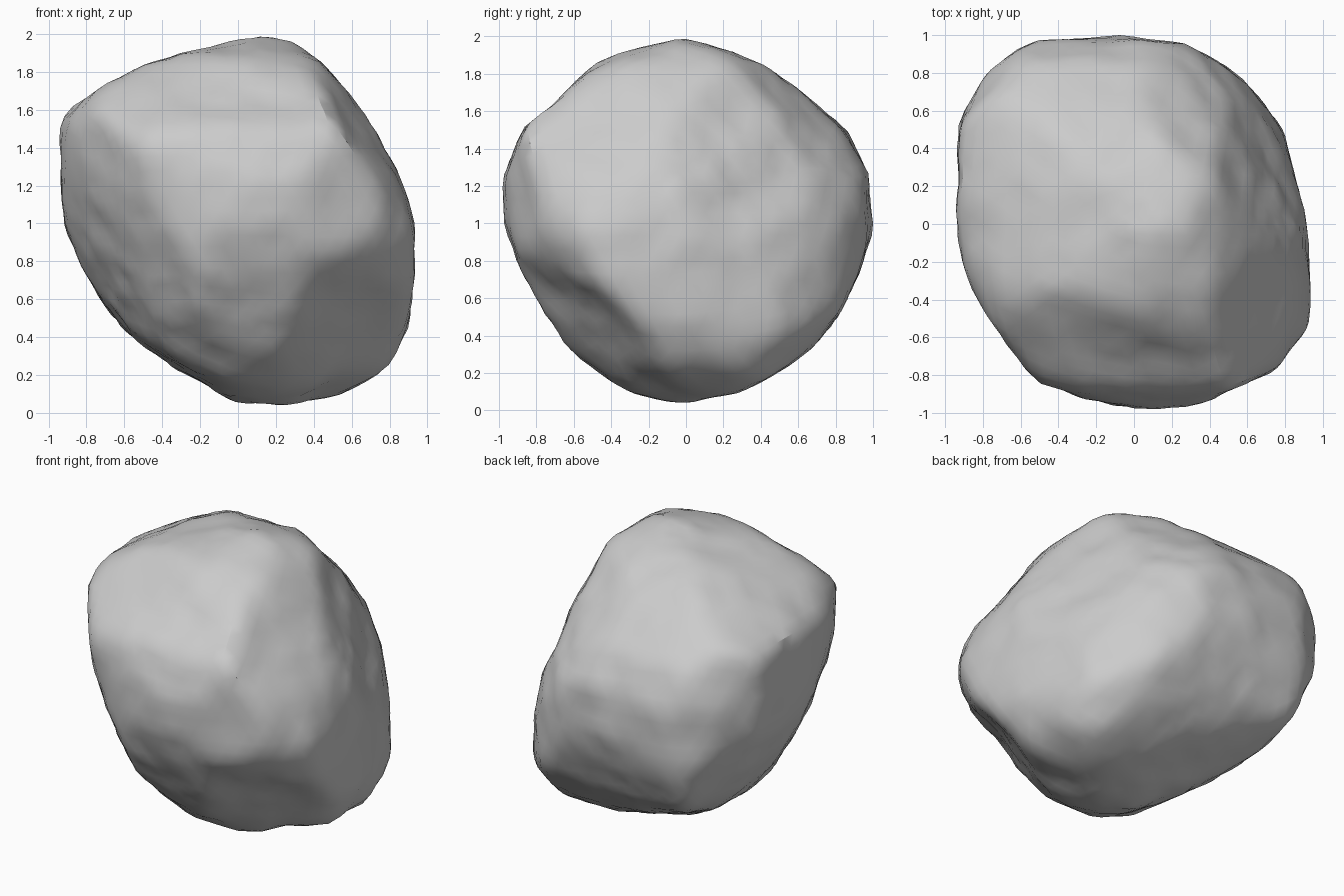
import bpy
import bmesh
from math import atan2, cos, hypot, pi, sin, radians
from mathutils import Vector, noise

default_cube = bpy.data.objects.get("Cube")
if default_cube:
    bpy.data.objects.remove(default_cube, do_unlink=True)

STEPS = 24          # radii per outline, counter-clockwise from its right axis
SHARPNESS = 60      # how tightly the outlines are blended into one body
OVERLAP = 2         # outlines that usually meet at one spot of the surface


def section(azimuth, elevation, radii):
    """Outline of the rock across a viewing axis, as (right, up, radii)."""
    a, e = radians(azimuth), radians(elevation)
    right = Vector((-sin(a), cos(a), 0))
    up = Vector((-sin(e) * cos(a), -sin(e) * sin(a), cos(e)))
    return right, up, radii


# Cross outlines of the boulder
front = section(-90, 0, [.92, .88, .89, .89, .95, 1.02, .96, .93,
                         .96, 1.01, 1.09, .98, .91, .85, .82, .81,
                         .82, .86, .96, .98, 1.05, 1.12, 1.03, .98])
side = section(0, 0, [.99, 1, .98, .93, .93, .94, .99, .96,
                      .98, .94, .99, 1, .97, .9, .88, .91,
                      .93, .96, .97, .94, .95, .94, .94, .96])
plan = section(-90, 90, [.9, .87, .92, .95, .96, .98, 1, 1.03,
                         1.09, 1.12, 1.06, .95, .93, .93, .96, .96,
                         .96, .95, .97, 1.01, 1.01, 1.07, 1.07, .96])
front_corner = section(-55, 25, [.91, .88, .87, .87, .9, 1.01, 1, .97,
                                 1, 1.07, 1.06, .95, .87, .82, .82, .86,
                                 .87, .94, .98, .97, 1.07, 1.1, 1.07, .98])
back_corner = section(125, 25, [.82, .93, 1.07, .99, .95, .98, .99, 1.01,
                                .93, .82, .8, .78, .87, .95, 1.07, 1.06,
                                .96, .88, .86, .87, .83, .77, .75, .77])
under_corner = section(55, -25, [1.07, 1.14, 1.14, 1.08, 1.04, .97, .99, .98,
                                 .95, .9, .89, .98, 1.1, 1.01, .89, .9,
                                 .94, .94, .87, .81, .81, .85, .91, .98])
SECTIONS = [front, side, plan, front_corner, back_corner, under_corner]


def inverse_radius(direction, right, up, radii):
    """One over the distance at which a ray meets the outline's prism."""
    x, y = direction.dot(right), direction.dot(up)
    step = 2 * pi / STEPS
    turn = (atan2(y, x) % (2 * pi)) / step
    i, t = int(turn) % STEPS, (turn % 1) * step
    near, far = radii[i], radii[(i + 1) % STEPS]
    return hypot(x, y) * (sin(step - t) / near + sin(t) / far) / sin(step)


def surface_point(direction):
    total = sum(inverse_radius(direction, *s) ** SHARPNESS for s in SECTIONS)
    radius = (total / OVERLAP) ** (-1 / SHARPNESS)
    # Dents and small chips
    radius += .016 * noise.noise(direction * 5 + Vector((5, 2, 4)))
    radius += .014 * noise.noise(direction * 11 + Vector((3, 1, 7)))
    return direction * radius


# Boulder body
bm = bmesh.new()
bmesh.ops.create_icosphere(bm, subdivisions=5, radius=1)
for v in bm.verts:
    v.co = surface_point(v.co.normalized())
bmesh.ops.smooth_vert(bm, verts=bm.verts, factor=.3,
                      use_axis_x=True, use_axis_y=True, use_axis_z=True)

# Raise it from its centre onto the ground
bmesh.ops.translate(bm, verts=bm.verts, vec=(0, 0, 1))

mesh = bpy.data.meshes.new("boulder")
bm.to_mesh(mesh)
bm.free()
boulder = bpy.data.objects.new("boulder", mesh)
bpy.context.collection.objects.link(boulder)

# Plain grey stone
stone = bpy.data.materials.new("grey_stone")
stone.use_nodes = True
grey = (.6, .6, .6, 1)
stone.diffuse_color = grey
stone.node_tree.nodes["Principled BSDF"].inputs["Base Color"].default_value = grey
mesh.materials.append(stone)

bpy.ops.object.select_all(action="DESELECT")
boulder.select_set(True)
bpy.context.view_layer.objects.active = boulder
bpy.ops.object.shade_smooth_by_angle(angle=radians(30))
